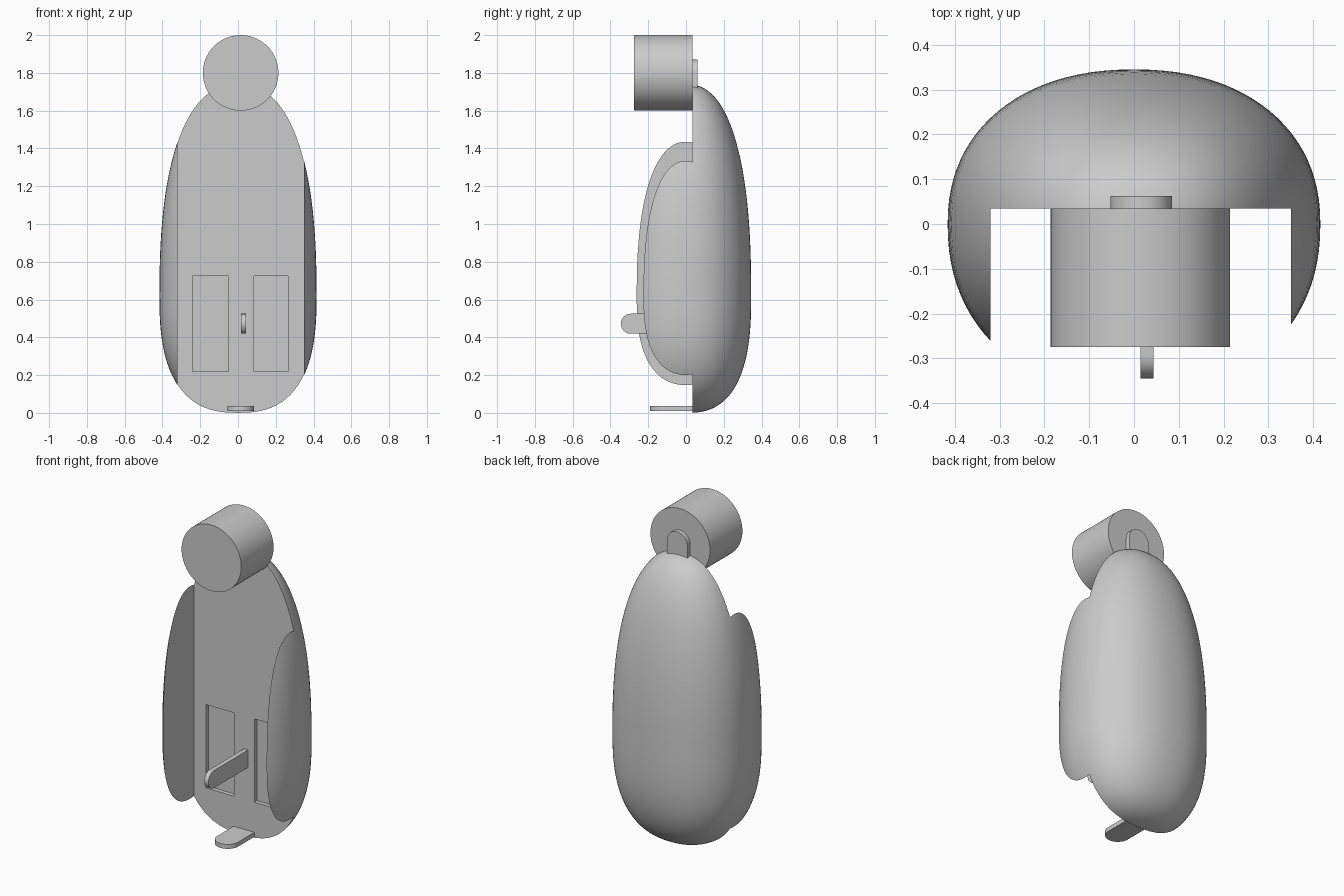
import bpy, bmesh, math
from math import pi, sin, cos

if "Cube" in bpy.data.objects:
    bpy.data.objects.remove(bpy.data.objects["Cube"])

GREY = (0.6, 0.6, 0.6, 1)
grey = bpy.data.materials.new("plain grey")
grey.use_nodes = True
grey.diffuse_color = GREY
grey.node_tree.nodes["Principled BSDF"].inputs["Base Color"].default_value = GREY

FACE_Y = 0.035  # plane of the flat front panel


def add_object(name, bm):
    bmesh.ops.recalc_face_normals(bm, faces=bm.faces)
    mesh = bpy.data.meshes.new(name)
    bm.to_mesh(mesh)
    bm.free()
    mesh.materials.append(grey)
    obj = bpy.data.objects.new(name, mesh)
    bpy.context.collection.objects.link(obj)
    return obj


def smooth(obj):
    bpy.ops.object.select_all(action="DESELECT")
    obj.select_set(True)
    bpy.context.view_layer.objects.active = obj
    bpy.ops.object.shade_smooth_by_angle(angle=math.radians(30))


def power(value, n):
    return math.copysign(abs(value) ** (2 / n), value)


def egg(name, waist, top, radius, back, front, segments=96, rings=56):
    """Rounded egg whose widest ring sits at the waist height."""
    bm = bmesh.new()
    loops = []
    for i in range(1, rings):
        a = -pi / 2 + pi * i / rings
        n, height = (2.6, waist) if a < 0 else (2.4, top - waist)
        z, scale = waist + height * power(sin(a), n), power(cos(a), n)
        loop = []
        for j in range(segments):
            t = 2 * pi * j / segments
            depth = back if sin(t) > 0 else front
            loop.append(bm.verts.new((radius * scale * power(cos(t), 2.2),
                                      depth * scale * power(sin(t), 2.2), z)))
        loops.append(loop)
    for low, high in zip(loops, loops[1:]):
        for j in range(segments):
            k = (j + 1) % segments
            bm.faces.new((low[j], low[k], high[k], high[j]))
    for loop, z in ((loops[0], 0), (loops[-1], top)):
        tip = bm.verts.new((0, 0, z))
        for j in range(segments):
            bm.faces.new((loop[j], loop[(j + 1) % segments], tip))
    return add_object(name, bm)


def extrude(name, points, offset):
    """Solid made by pushing a flat outline along an offset."""
    bm = bmesh.new()
    face = bm.faces.new([bm.verts.new(p) for p in points])
    new = bmesh.ops.extrude_face_region(bm, geom=[face])["geom"]
    bmesh.ops.translate(bm, vec=offset,
                        verts=[v for v in new if isinstance(v, bmesh.types.BMVert)])
    return add_object(name, bm)


def tongue(length, radius, steps=20):
    """Strip outline (along, across) with a rounded far end."""
    points = [(0, radius), (0, -radius)]
    for i in range(steps + 1):
        a = -pi / 2 + pi * i / steps
        points.append((length - radius + radius * cos(a), radius * sin(a)))
    return points


def cut(target, name, x0, x1, y0, y1, z0, z1):
    cutter = extrude(name, [(x0, y0, z0), (x1, y0, z0), (x1, y1, z0), (x0, y1, z0)],
                     (0, 0, z1 - z0))
    mod = target.modifiers.new(name, "BOOLEAN")
    mod.operation, mod.solver, mod.object = "DIFFERENCE", "EXACT", cutter
    bpy.context.view_layer.objects.active = target
    bpy.ops.object.modifier_apply(modifier=name)
    bpy.data.objects.remove(cutter)


# Egg-shaped shell, opened at the front between two side wings
body = egg("body_shell", 0.62, 1.74, 0.416, 0.345, 0.38)
cut(body, "front_opening", -0.32, 0.35, -1, FACE_Y, -0.5, 2.5)
cut(body, "right_recess", -0.24, -0.05, -0.1, FACE_Y + 0.025, 0.22, 0.725)
cut(body, "left_recess", 0.085, 0.265, -0.1, FACE_Y + 0.025, 0.22, 0.725)
smooth(body)

# Drum-shaped head lying front to back
circle = [(0.014 + 0.2 * cos(2 * pi * i / 96), FACE_Y, 1.8 + 0.2 * sin(2 * pi * i / 96))
          for i in range(96)]
smooth(extrude("head_drum", circle, (0, -0.31, 0)))

# Thin upright lever on the front panel
smooth(extrude("front_lever",
               [(0.015, FACE_Y - u, 0.472 + v) for u, v in tongue(0.38, 0.053)],
               (0.028, 0, 0)))

# Flat foot tab at the bottom
smooth(extrude("foot_tab",
               [(0.015 + v, FACE_Y - u, 0.01) for u, v in tongue(0.225, 0.07)],
               (0, 0, 0.027)))

# Rounded tab behind the head
smooth(extrude("head_tab",
               [(0.016 + v, FACE_Y, 1.68 + u) for u, v in tongue(0.19, 0.069)],
               (0, 0.027, 0)))
